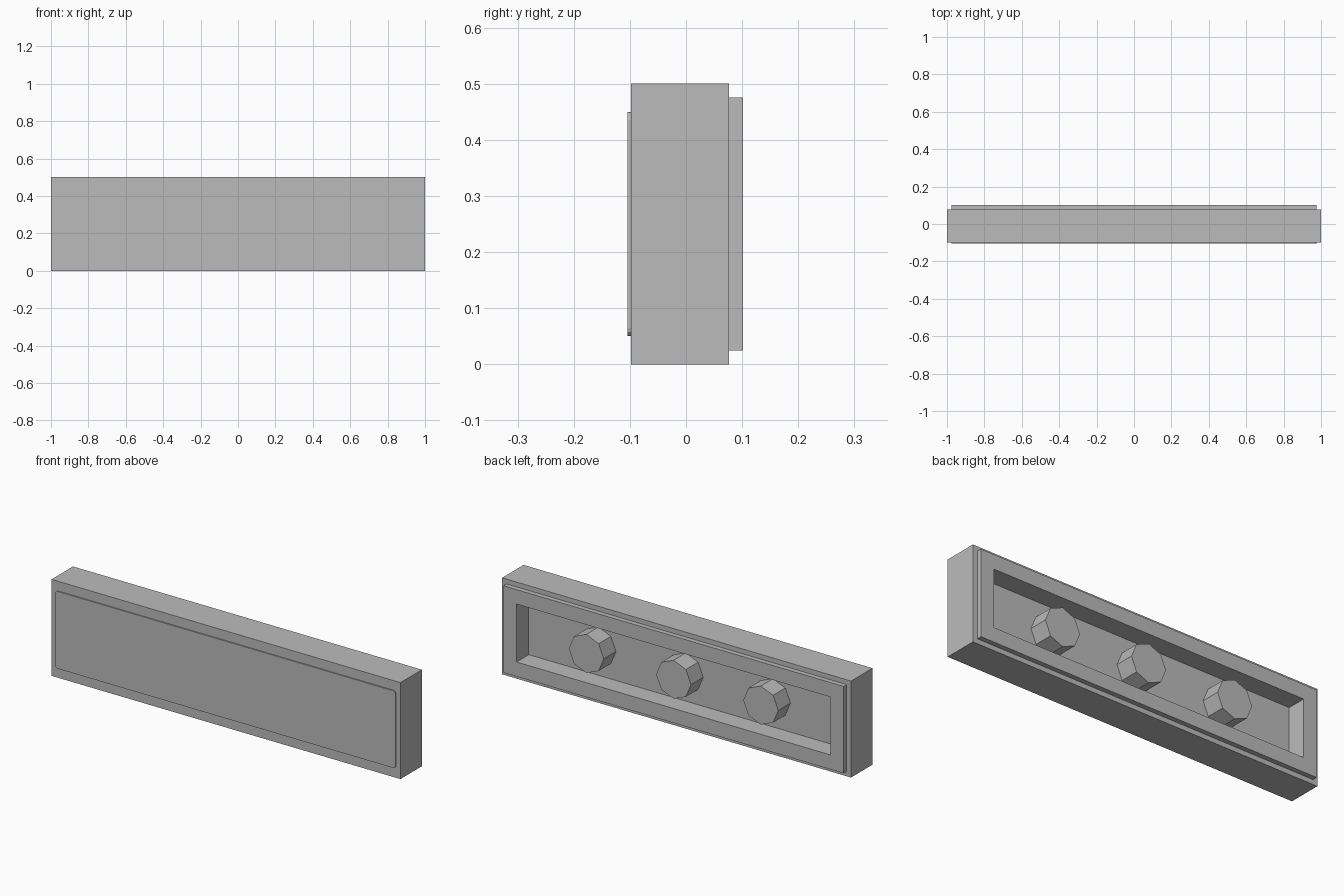
import bpy
import bmesh
import math
from mathutils import Matrix, Vector

cube = bpy.data.objects.get("Cube")
if cube:
    bpy.data.objects.remove(cube, do_unlink=True)

grey = bpy.data.materials.new("light_grey")
grey.use_nodes = True
COLOUR = (0.5, 0.5, 0.5, 1)
grey.diffuse_color = COLOUR
grey.node_tree.nodes["Principled BSDF"].inputs["Base Color"].default_value = COLOUR

MID_Z = 0.25
FRONT, BACK, FLOOR = -0.098, 0.102, 0.002


def finish(name, bm):
    bmesh.ops.recalc_face_normals(bm, faces=bm.faces)
    mesh = bpy.data.meshes.new(name)
    bm.to_mesh(mesh)
    bm.free()
    mesh.materials.append(grey)
    obj = bpy.data.objects.new(name, mesh)
    bpy.context.collection.objects.link(obj)
    return obj


def slab(bm, half_x, half_z, y0, y1):
    size = Matrix.Diagonal((2 * half_x, y1 - y0, 2 * half_z, 1))
    place = Matrix.Translation((0, (y0 + y1) / 2, MID_Z))
    return bmesh.ops.create_cube(bm, size=1, matrix=place @ size)["verts"]


def back_face(bm):
    bm.normal_update()
    return max(bm.faces, key=lambda f: f.normal.y * 10 + f.calc_center_median().y)


def shrink(face, half_x, half_z, y):
    for v in face.verts:
        v.co = Vector((math.copysign(half_x, v.co.x), y,
                       MID_Z + math.copysign(half_z, v.co.z - MID_Z)))


def step(bm, face, half_x, half_z, y):
    # Extrude a face and move its new ring to the given size and depth
    new = bmesh.ops.extrude_discrete_faces(bm, faces=[face])["faces"][0]
    shrink(new, half_x, half_z, y)
    return new


# Tile body: stepped back lip, then a hollow
bm = bmesh.new()
slab(bm, 1, 0.25, FRONT, 0.077)
face = back_face(bm)
for ring in ((0.975, 0.225, 0.077), (0.975, 0.225, BACK),
             (0.9, 0.15, BACK), (0.9, 0.15, FLOOR)):
    face = step(bm, face, *ring)
finish("tile_body", bm)

# Raised front panel with slightly rounded corners
bm = bmesh.new()
slab(bm, 0.975, 0.2, -0.104, FRONT)
corners = [e for e in bm.edges
           if abs(e.verts[0].co.y - e.verts[1].co.y) > 0.001]
bmesh.ops.bevel(bm, geom=corners, offset=0.015, segments=3,
                profile=0.5, affect='EDGES')
finish("front_panel", bm)

# Eight-sided pins inside the hollow
for name, x in (("right_pin", -0.5), ("middle_pin", 0), ("left_pin", 0.5)):
    bm = bmesh.new()
    place = Matrix.Translation((x, (FLOOR + BACK) / 2, MID_Z))
    bmesh.ops.create_cone(bm, cap_ends=True, segments=8, radius1=0.1,
                          radius2=0.1, depth=BACK - FLOOR,
                          matrix=place @ Matrix.Rotation(math.pi / 2, 4, 'X'))
    finish(name, bm)
